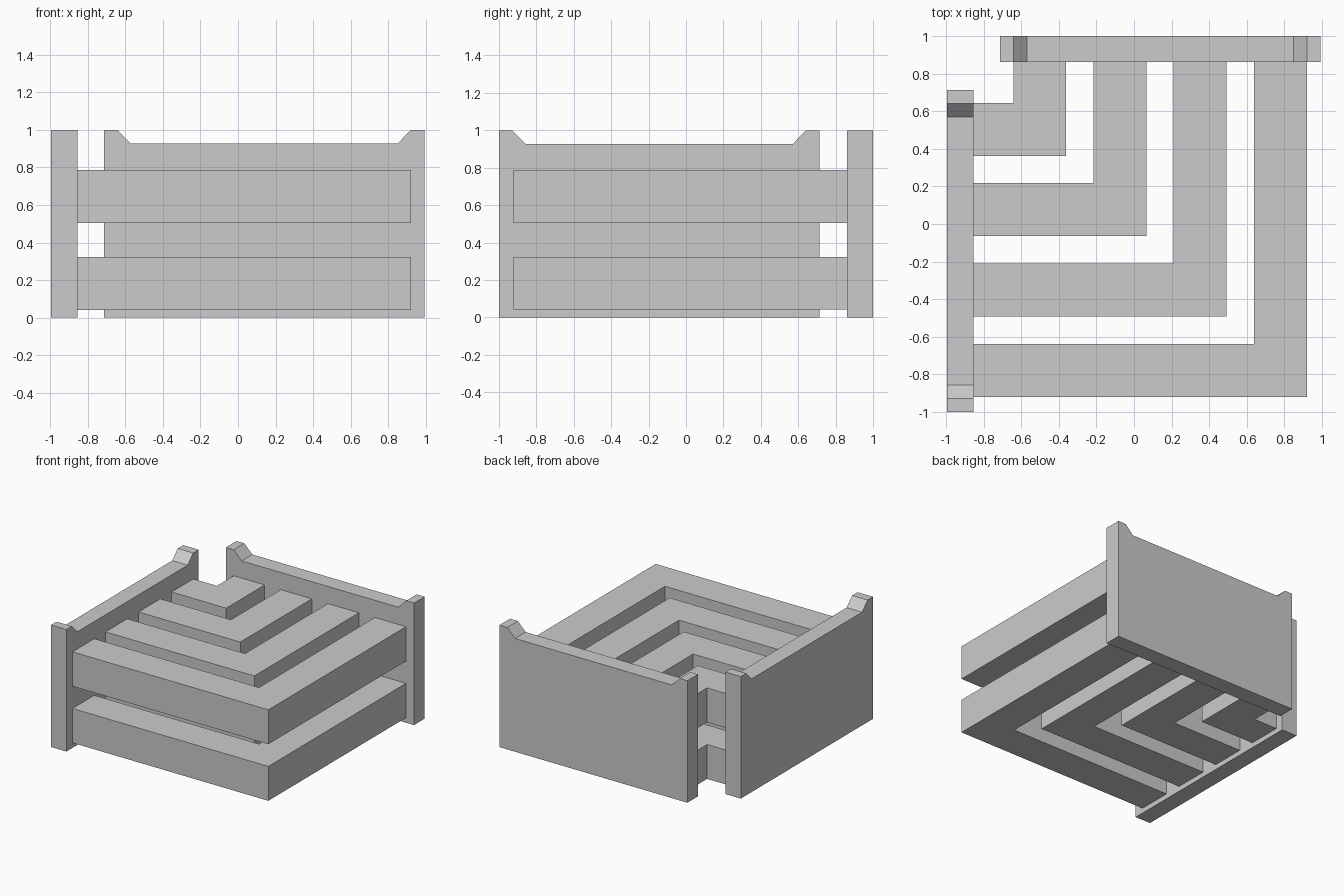
import bpy, bmesh
from mathutils import Vector

if "Cube" in bpy.data.objects:
    bpy.data.objects.remove(bpy.data.objects["Cube"])


def prism(name, points, offset):
    """Extrude a flat polygon of 3D points along an offset."""
    bm = bmesh.new()
    face = bm.faces.new([bm.verts.new(p) for p in points])
    ext = bmesh.ops.extrude_face_region(bm, geom=[face], use_keep_orig=True)
    moved = [v for v in ext["geom"] if isinstance(v, bmesh.types.BMVert)]
    bmesh.ops.translate(bm, vec=Vector(offset), verts=moved)
    bmesh.ops.recalc_face_normals(bm, faces=bm.faces)
    mesh = bpy.data.meshes.new(name)
    bm.to_mesh(mesh)
    bm.free()
    obj = bpy.data.objects.new(name, mesh)
    bpy.context.collection.objects.link(obj)
    return obj


WALL_X, WALL_Y = -0.856, 0.862   # inner faces of the two walls
TOP, DIP = 1.0, 0.928


def wall_profile(a, b):
    """Wall outline from a to b with a raised lug at each end."""
    return [(a, 0), (b, 0), (b, TOP), (b - 0.071, TOP), (b - 0.142, DIP),
            (a + 0.142, DIP), (a + 0.071, TOP), (a, TOP)]


# Two upright walls, leaving the back left corner open
prism("left_wall", [(-0.996, y, z) for y, z in wall_profile(-1, 0.713)],
      (-0.996 - WALL_X) * Vector((-1, 0, 0)))
prism("back_wall", [(x, WALL_Y, z) for x, z in wall_profile(-0.713, 0.992)],
      (0, 1 - WALL_Y, 0))

# Two layers of nested L-shaped slats running from wall to wall
SLAT = 0.282
for layer, z in (("lower", 0.041), ("upper", 0.505)):
    for i in range(4):
        ox = 0.92 - i * 0.427        # outer right edge
        oy = -0.921 + i * 0.428      # outer front edge
        ix, iy = ox - SLAT, oy + SLAT
        prism(f"{layer}_slat_{i + 1}",
              [(WALL_X, oy, z), (ox, oy, z), (ox, WALL_Y, z),
               (ix, WALL_Y, z), (ix, iy, z), (WALL_X, iy, z)],
              (0, 0, SLAT))
